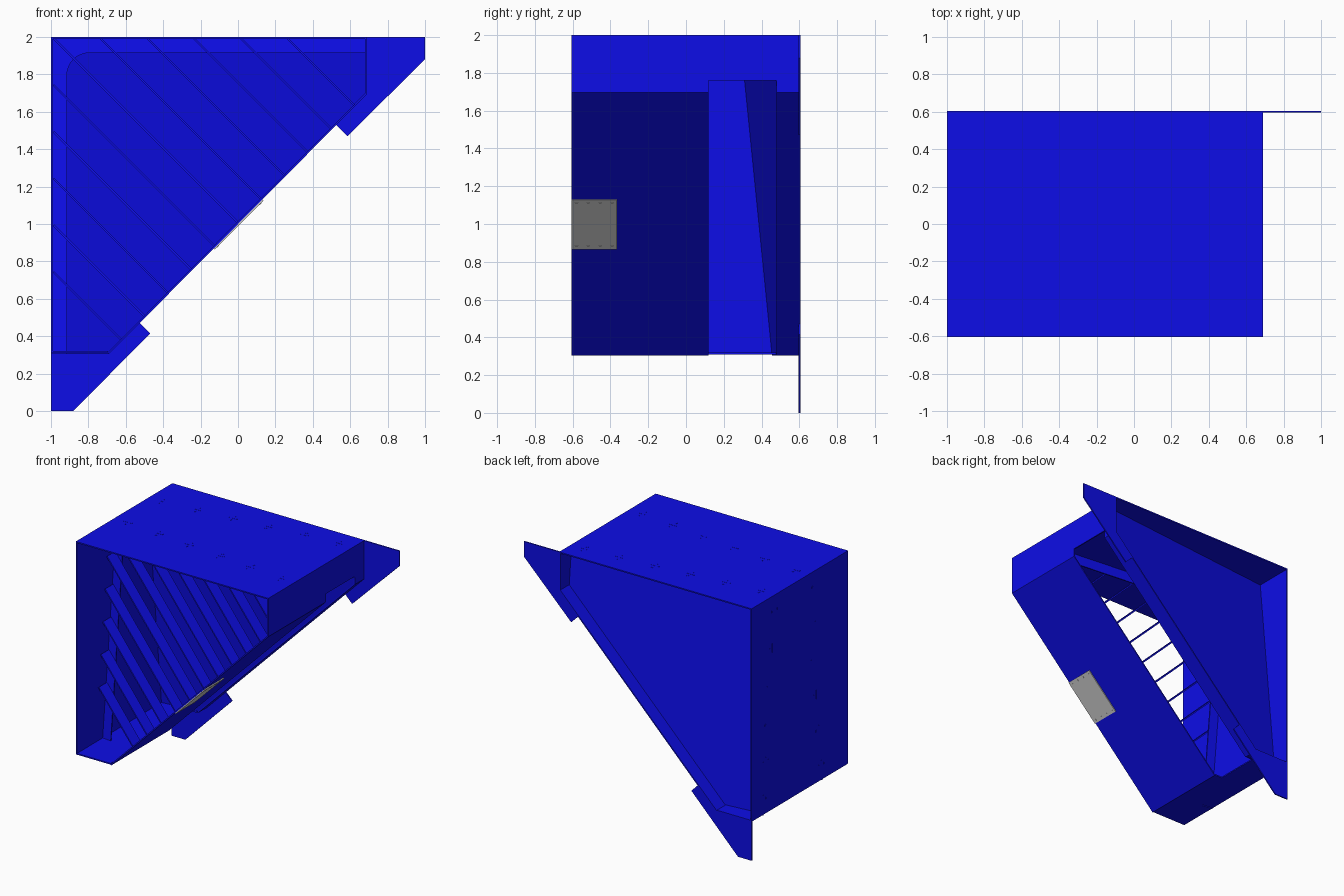
import bpy, bmesh, math
from mathutils import Vector, Matrix

if "Cube" in bpy.data.objects:
    bpy.data.objects.remove(bpy.data.objects["Cube"])

blue = bpy.data.materials.new("blue_paint")
blue.diffuse_color = (0.004, 0.004, 0.8, 1)
blue.use_nodes = True
blue.node_tree.nodes["Principled BSDF"].inputs["Base Color"].default_value = blue.diffuse_color
T = 0.01                      # sheet thickness
E, LOW, HIGH = 0.69, 0.305, 1.695
# reflection swapping the top wall with the left wall
FLIP = Matrix(((0, 0, -1, 1), (0, 1, 0, 0), (-1, 0, 0, 1), (0, 0, 0, 1)))


def sheet(name, pts, offset, mat=blue):
    """Solid sheet: polygon of 3D points pushed along an offset vector."""
    bm = bmesh.new()
    face = bm.faces.new([bm.verts.new(p) for p in pts])
    ext = bmesh.ops.extrude_face_region(bm, geom=[face])
    moved = [v for v in ext["geom"] if isinstance(v, bmesh.types.BMVert)]
    bmesh.ops.translate(bm, verts=moved, vec=offset)
    bmesh.ops.recalc_face_normals(bm, faces=bm.faces)
    me = bpy.data.meshes.new(name)
    bm.to_mesh(me)
    bm.free()
    ob = bpy.data.objects.new(name, me)
    bpy.context.collection.objects.link(ob)
    if mat:
        me.materials.append(mat)
    return ob


def mirrored_sheets(names, pts, offset):
    """The sheet and its reflection about the corner diagonal."""
    sheet(names[0], pts, offset)
    sheet(names[1], [FLIP @ Vector(p) for p in pts], FLIP.to_3x3() @ Vector(offset))


def front_y(x, z):
    return -0.108 - 0.1035 * (x + 1 + 2 - z)


def back_y(x, z):
    return 0.295 + 0.1 * (x + 1 + 2 - z)


# top and left walls
mirrored_sheets(("top_wall", "left_wall"),
                [(-1, -.605, 2), (E, -.605, 2), (E, .605, 2), (-1, .605, 2)], (0, 0, -T))

# short end walls, notched for the slot
mirrored_sheets(("right_end_wall", "bottom_end_wall"),
                [(E, y, z) for y, z in ((-.605, 2), (-.605, HIGH), (.12, HIGH), (.12, 1.76),
                                        (.48, 1.76), (.48, HIGH), (.605, HIGH), (.605, 2))],
                (-T, 0, 0))

# sloping wall on both sides of the slot
inward = Vector((-1, 0, 1)).normalized()
for name, y0, y1 in (("slope_wall_wide", -.605, .12), ("slope_wall_narrow", .48, .605)):
    sheet(name, [(-E, y0, LOW), (E, y0, HIGH), (E, y1, HIGH), (-E, y1, LOW)], inward * T)

# corner brackets at the back
mirrored_sheets(("right_bracket", "bottom_bracket"),
                [(x, .605, z) for x, z in ((E, 2), (1, 2), (1, 1.88), (.585, 1.47),
                                           (.525, 1.53), (E, HIGH))], (0, -T, 0))

# tilted back panel
outline = [(-1, 2), (E, 2), (E, HIGH), (-E, LOW), (-1, LOW)]
sheet("tilted_back_panel", [(x, back_y(x, z), z) for x, z in outline], (0, -T, 0))

# tilted front frame with a rounded inner corner
R, B = 0.12, 0.085
arc = []
for i in range(9):
    a = math.pi / 2 + i * math.pi / 16
    arc.append((-1 + B + R + R * math.cos(a), 2 - B - R + R * math.sin(a)))
frame = [(-1, 2), (E, 2), (E, 2 - B)] + arc + [(-1 + B, LOW), (-1, LOW)]
sheet("tilted_front_frame", [(x, front_y(x, z), z) for x, z in frame], (0, T, 0))

# diagonal slats in front of the frame
across = Vector((1, 0, 1)).normalized()
for k in range(-5, 6):
    c = 1 + 0.25 * k
    x0, z0 = (c - 2, 2) if c >= 1 else (-1, c + 1)
    x0, z0 = x0 + T, z0 - T
    x1, z1 = (c - 1) / 2 - .005, (c + 1) / 2 + .005
    ya, yb = front_y(x0, z0), front_y(x1, z1)
    sheet(f"slat_{k + 6}", [(x0, ya, z0), (x1, yb, z1), (x1, yb - .1, z1), (x0, ya - .1, z0)],
          across * T)

# joint tabs with four bolt heads each, on top and left walls
H = 0.002


def box(name, cx, cy, hx, hy):
    mirrored_sheets((name + "_top", name + "_left"),
                    [(cx - hx, cy - hy, 2 - H), (cx + hx, cy - hy, 2 - H),
                     (cx + hx, cy + hy, 2 - H), (cx - hx, cy + hy, 2 - H)], (0, 0, H * 1.5))


for i in range(6):
    x = -0.88 + 0.29 * i
    for tag, y in (("front", front_y(x, 2)), ("back", back_y(x, 2) + .005)):
        box(f"{tag}_tab_{i}", x, y, .035, .006)
        box(f"{tag}_bolt_in_{i}", x, y - .035, .007, .007)
        box(f"{tag}_bolt_out_{i}", x, y + .035, .007, .007)

# grey splice plate on the slope
out = -inward
a, b = Vector((-.13, 0, .87)), Vector((.13, 0, 1.13))
sheet("grey_plate", [(p.x, y, p.z) for p, y in ((a, -.605), (b, -.605), (b, -.365), (a, -.365))],
      out * .008, None)
for p in (a.lerp(b, .06), a.lerp(b, .94)):
    for j in range(4):
        y = -.58 + .063 * j
        q = p + out * .008
        d = across * .007
        sheet("grey_plate_bolt", [q - d + Vector((0, y - .007, 0)), q + d + Vector((0, y - .007, 0)),
                                  q + d + Vector((0, y + .007, 0)), q - d + Vector((0, y + .007, 0))],
              out * .002, None)
